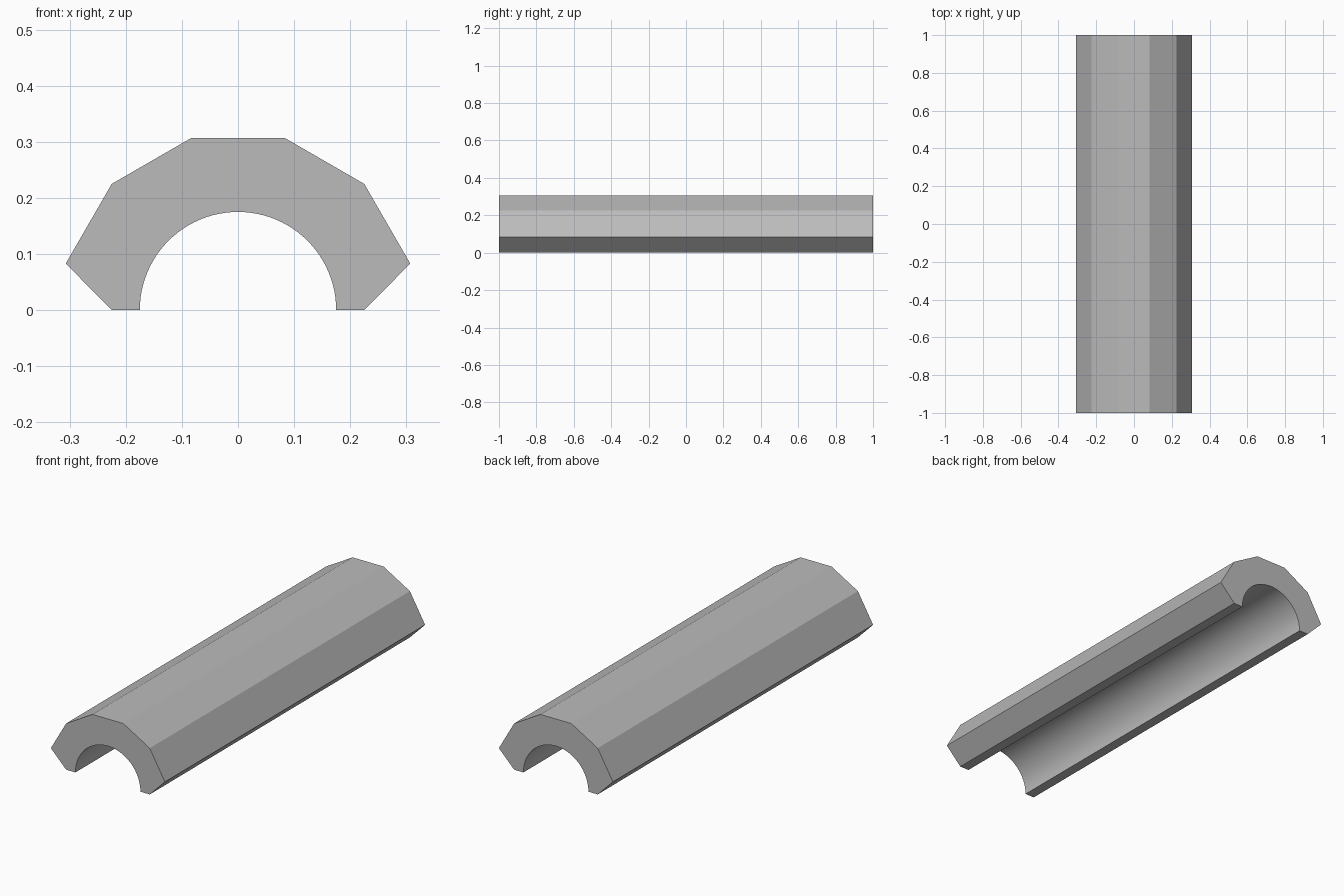
import bpy
import bmesh
from math import cos, sin, pi, radians

cube = bpy.data.objects.get("Cube")
if cube:
    bpy.data.objects.remove(cube, do_unlink=True)

HALF_LENGTH = 1.0
BORE_RADIUS = 0.175
BORE_STEPS = 48

# Plain grey material
grey = bpy.data.materials.new("plain grey")
grey.use_nodes = True
colour = (0.5, 0.5, 0.5, 1)
grey.diffuse_color = colour
grey.node_tree.nodes["Principled BSDF"].inputs["Base Color"].default_value = colour

# Cross-section: faceted outside, mirrored, then the round bore
right_side = [(0.225, 0), (0.307, 0.083), (0.225, 0.225), (0.083, 0.307)]
left_side = [(-x, z) for x, z in reversed(right_side)]
angles = [pi - pi * i / BORE_STEPS for i in range(BORE_STEPS + 1)]
bore = [(BORE_RADIUS * cos(a), BORE_RADIUS * sin(a)) for a in angles]
profile = right_side + left_side + bore

# Extrude the cross-section along the length
bm = bmesh.new()
front = bm.faces.new([bm.verts.new((x, -HALF_LENGTH, z)) for x, z in profile])
result = bmesh.ops.extrude_face_region(bm, geom=[front], use_keep_orig=True)
back_verts = [v for v in result["geom"] if isinstance(v, bmesh.types.BMVert)]
bmesh.ops.translate(bm, verts=back_verts, vec=(0, 2 * HALF_LENGTH, 0))
bmesh.ops.recalc_face_normals(bm, faces=bm.faces)

mesh = bpy.data.meshes.new("half_pipe_cover")
bm.to_mesh(mesh)
bm.free()
mesh.materials.append(grey)
cover = bpy.data.objects.new("half_pipe_cover", mesh)
bpy.context.collection.objects.link(cover)

# Smooth bore, crisp outer facets
bpy.context.view_layer.objects.active = cover
cover.select_set(True)
bpy.ops.object.shade_smooth_by_angle(angle=radians(15))
